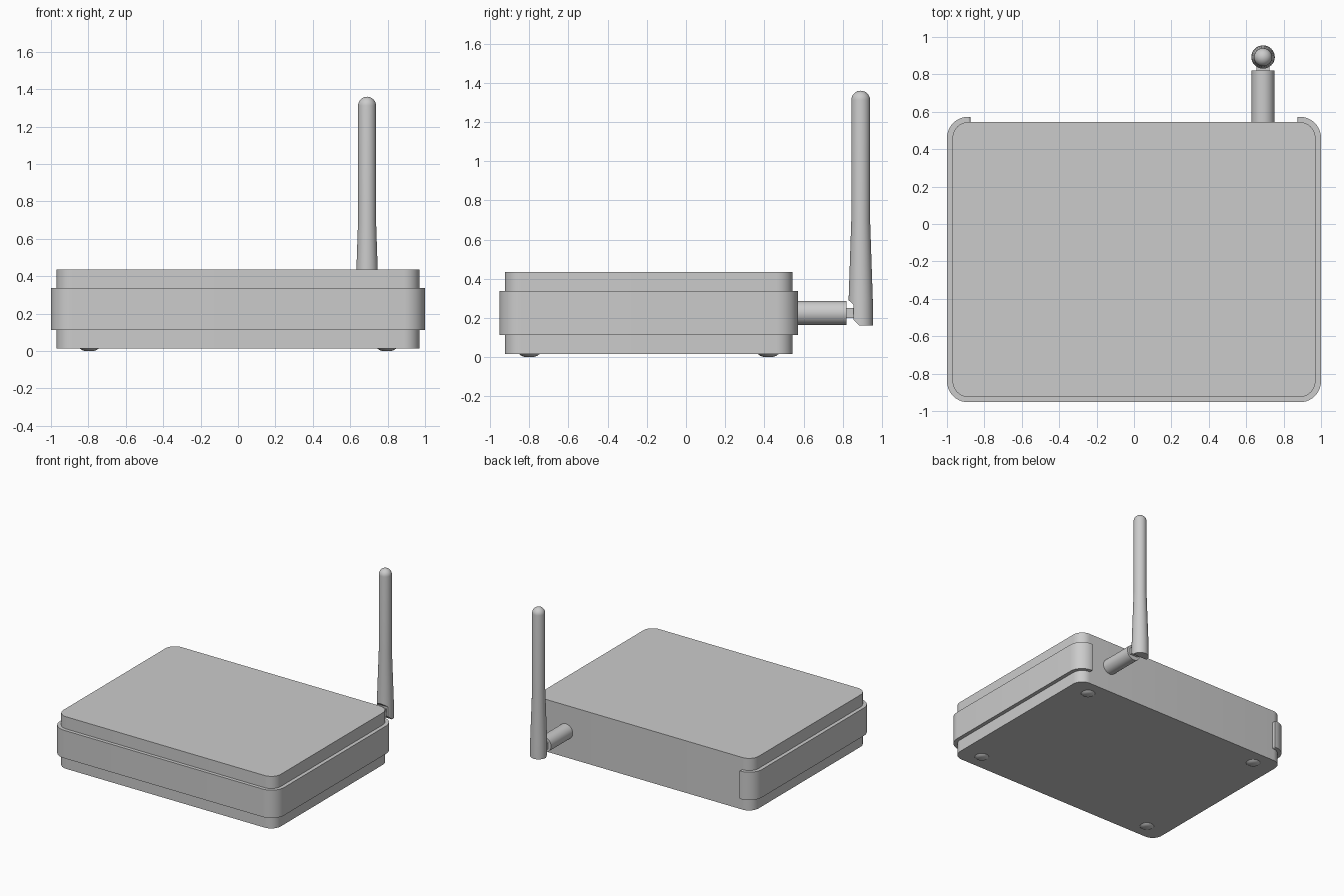
import bpy, bmesh, math
from mathutils import Matrix

if "Cube" in bpy.data.objects:
    bpy.data.objects.remove(bpy.data.objects["Cube"])


def finish(bm, name, smooth=True):
    bmesh.ops.recalc_face_normals(bm, faces=bm.faces)
    mesh = bpy.data.meshes.new(name)
    bm.to_mesh(mesh)
    bm.free()
    ob = bpy.data.objects.new(name, mesh)
    bpy.context.collection.objects.link(ob)
    if smooth:
        bpy.ops.object.select_all(action='DESELECT')
        ob.select_set(True)
        bpy.context.view_layer.objects.active = ob
        bpy.ops.object.shade_smooth_by_angle(angle=math.radians(32))
    return ob


def corners(hx, y0, y1, r, n=10):
    """Rounded outline, clockwise from the back right to the back left corner."""
    pts = []
    for cx, cy, start in ((hx - r, y1 - r, 90), (hx - r, y0 + r, 0),
                          (-hx + r, y0 + r, -90), (-hx + r, y1 - r, -180)):
        for i in range(n + 1):
            a = math.radians(start - 90 * i / n)
            pts.append((cx + r * math.cos(a), cy + r * math.sin(a)))
    return pts


def extrude(bm, pts, vec):
    face = bm.faces.new([bm.verts.new(p) for p in pts])
    new = bmesh.ops.extrude_face_region(bm, geom=[face])['geom']
    bmesh.ops.translate(bm, verts=[v for v in new if isinstance(v, bmesh.types.BMVert)], vec=vec)


def lathe(name, profile, matrix, segments=32):
    """Solid of revolution from (radius, height) points."""
    bm = bmesh.new()
    vs = [bm.verts.new((r, 0, z)) for r, z in profile]
    edges = [bm.edges.new(p) for p in zip(vs, vs[1:])]
    bmesh.ops.spin(bm, geom=vs + edges, axis=(0, 0, 1), cent=(0, 0, 0),
                   angle=2 * math.pi, steps=segments)
    bmesh.ops.remove_doubles(bm, verts=bm.verts, dist=1e-5)
    bm.transform(matrix)
    return finish(bm, name)


# Case
bm = bmesh.new()
extrude(bm, [(x, y, 0.015) for x, y in corners(0.97, -0.925, 0.545, 0.085)], (0, 0, 0.42))
finish(bm, "case")

# Wrap-around band, open at the back
END = 0.875
outer = [(END, 0.573)] + corners(1.0, -0.953, 0.573, 0.113) + [(-END, 0.573)]
inner = [(END, 0.545)] + corners(0.97, -0.925, 0.545, 0.085) + [(-END, 0.545)]
bm = bmesh.new()
rings = [[bm.verts.new((x, y, z)) for x, y in path]
         for path, z in ((outer, 0.112), (outer, 0.337), (inner, 0.337), (inner, 0.112))]
for k in range(4):
    a, b = rings[k], rings[(k + 1) % 4]
    for i in range(len(a) - 1):
        bm.faces.new((a[i], a[i + 1], b[i + 1], b[i]))
for i in (0, -1):
    bm.faces.new([ring[i] for ring in rings])
tips = [e for e in bm.edges if all(abs(abs(v.co.x) - END) < 1e-4 for v in e.verts)
        and abs(e.verts[0].co.y - e.verts[1].co.y) > 0.01]
bmesh.ops.bevel(bm, geom=tips, offset=0.012, segments=4, affect='EDGES', profile=0.5)
finish(bm, "band")

# Feet
for x in (-0.795, 0.795):
    for y in (-0.8, 0.42):
        lathe("foot", [(0, 0), (0.025, 0.001), (0.04, 0.006), (0.052, 0.015), (0, 0.015)],
              Matrix.Translation((x, y, 0)), 24)

# Antenna socket and hinge tongue
AX, AY, AZ = 0.69, 0.892, 0.225
along_y = Matrix.Translation((AX, 0.54, AZ)) @ Matrix.Rotation(-math.pi / 2, 4, 'X')
lathe("antenna_socket", [(0, 0), (0.061, 0), (0.061, 0.28), (0, 0.28)], along_y)
bm = bmesh.new()
bmesh.ops.create_cube(bm, size=1, matrix=Matrix.Translation((AX, 0.845, AZ))
                      @ Matrix.Diagonal((0.07, 0.07, 0.052, 1)))
finish(bm, "hinge_tongue", False)

# Antenna rod with domed tip
rod = [(0, 0.16), (0.063, 0.16), (0.0615, 0.3), (0.048, 0.7)]
rod += [(0.048 * math.cos(a), 1.312 + 0.048 * math.sin(a))
        for a in (math.pi / 2 * i / 8 for i in range(8))] + [(0, 1.36)]
antenna = lathe("antenna", rod, Matrix.Translation((AX, AY, 0)))

# Notch at the foot of the rod
bm = bmesh.new()
extrude(bm, [(AX - 0.1, y, z) for y, z in
             ((0.8, 0.318), (0.855, 0.268), (0.855, 0.192), (0.897, 0.15), (0.8, 0.15))], (0.2, 0, 0))
cutter = finish(bm, "notch_cutter", False)
cutter.hide_render = True
cutter.hide_set(True)
cut = antenna.modifiers.new("notch", 'BOOLEAN')
cut.operation = 'DIFFERENCE'
cut.solver = 'EXACT'
cut.object = cutter
